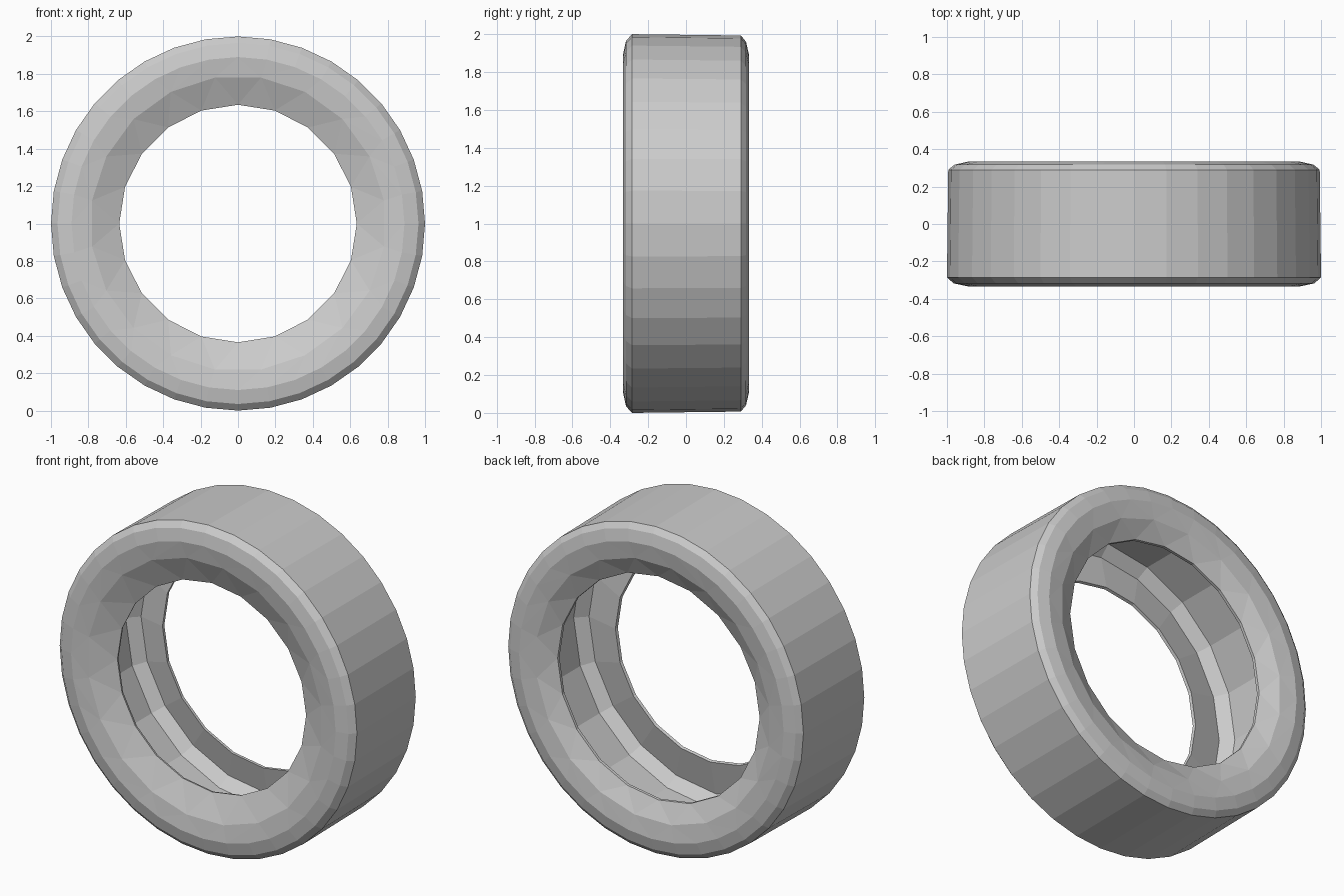
import bpy
import bmesh
from math import sin, cos, tau

cube = bpy.data.objects.get("Cube")
if cube:
    bpy.data.objects.remove(cube, do_unlink=True)

# Rubber colour
rubber = bpy.data.materials.new("light_grey_rubber")
rubber.use_nodes = True
grey = (0.6, 0.6, 0.6, 1.0)
rubber.diffuse_color = grey
bsdf = next(n for n in rubber.node_tree.nodes if n.type == 'BSDF_PRINCIPLED')
bsdf.inputs["Base Color"].default_value = grey
bsdf.inputs["Roughness"].default_value = 0.8

OUTER, INNER = 36, 20   # sides of the tread and of the bore

# Closed cross-section: radius, depth, sides, angular offset in steps
PROFILE = [
    # front shoulder and sidewall
    (1.0, -0.285, OUTER, 0), (0.965, -0.317, OUTER, 0), (0.89, -0.333, OUTER, 0),
    # front bead, a thin lip
    (0.79, -0.318, INNER, 0.5), (0.635, -0.252, INNER, 0), (0.64, -0.235, INNER, 0),
    # hollow behind the lips
    (0.85, -0.282, INNER, 0), (0.91, -0.22, INNER, 0),
    (0.91, 0.22, INNER, 0), (0.85, 0.282, INNER, 0),
    # back bead
    (0.68, 0.245, INNER, 0), (0.68, 0.263, INNER, 0), (0.79, 0.318, INNER, 0.5),
    # back sidewall and shoulder
    (0.89, 0.333, OUTER, 0), (0.96, 0.317, OUTER, 0), (0.993, 0.29, OUTER, 0),
]


def make_ring(bm, radius, y, sides, offset):
    ring = []
    for i in range(sides):
        a = tau * (i + offset) / sides
        ring.append(bm.verts.new((radius * sin(a), y, 1 + radius * cos(a))))
    return ring


def join_rings(bm, a, b, off_a, off_b):
    """Quads between matching rings, a triangle strip between unlike ones."""
    na, nb = len(a), len(b)
    if na == nb and off_a == off_b:
        for i in range(na):
            bm.faces.new((a[i], a[(i + 1) % na], b[(i + 1) % na], b[i]))
        return
    i = j = 0
    while i < na or j < nb:
        step_a = j >= nb or (i < na and (i + 1 + off_a) / na <= (j + 1 + off_b) / nb)
        if step_a:
            bm.faces.new((a[i % na], a[(i + 1) % na], b[j % nb]))
            i += 1
        else:
            bm.faces.new((a[i % na], b[(j + 1) % nb], b[j % nb]))
            j += 1


# Tyre
bm = bmesh.new()
rings = [make_ring(bm, *p) for p in PROFILE]
for k, ring in enumerate(rings):
    n = (k + 1) % len(rings)
    join_rings(bm, ring, rings[n], PROFILE[k][3], PROFILE[n][3])
bmesh.ops.recalc_face_normals(bm, faces=bm.faces[:])

mesh = bpy.data.meshes.new("tyre")
bm.to_mesh(mesh)
bm.free()
mesh.materials.append(rubber)
tyre = bpy.data.objects.new("tyre", mesh)
bpy.context.collection.objects.link(tyre)
